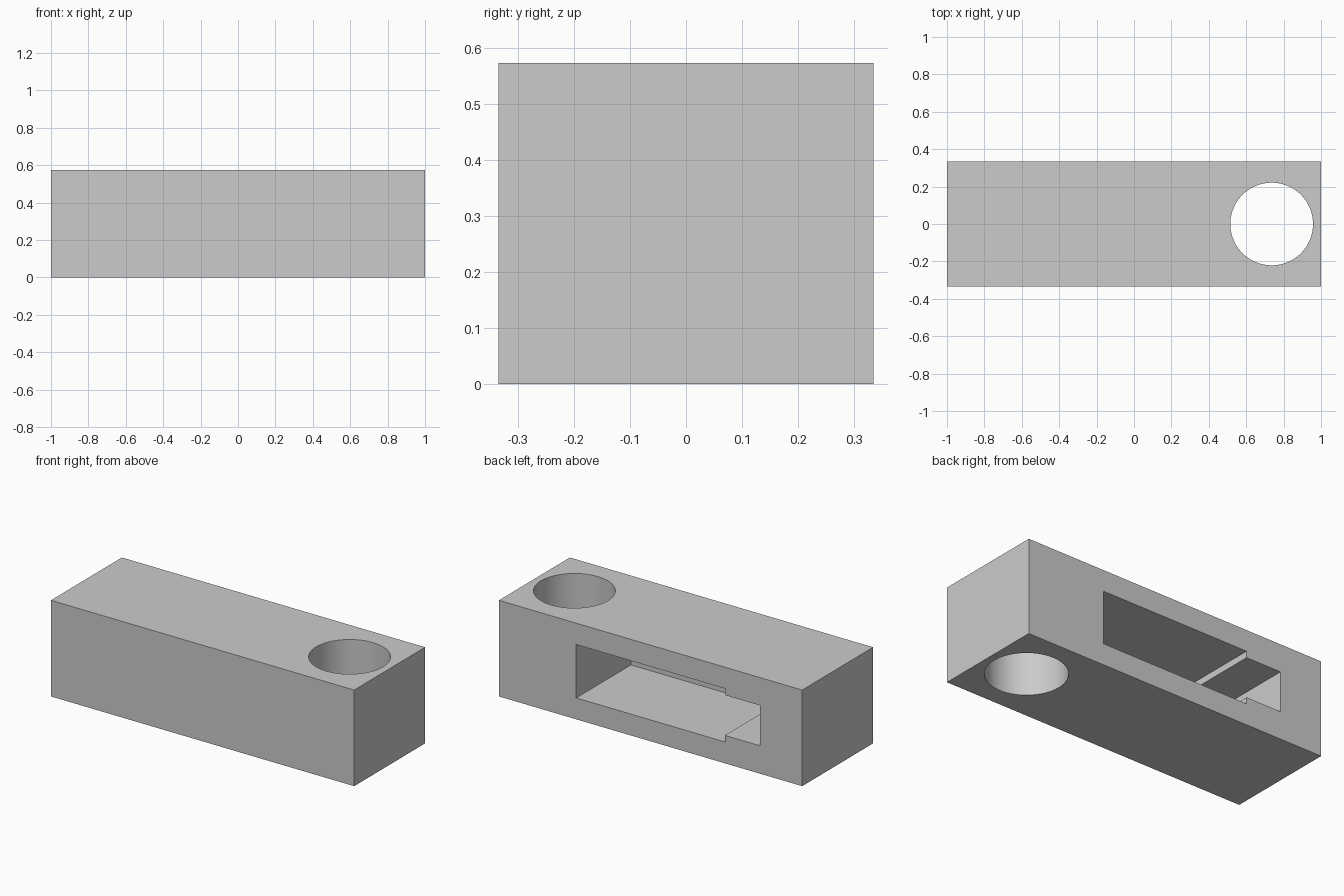
import bpy, bmesh, math
from mathutils import Vector

LENGTH, WIDTH, HEIGHT = 2.0, 0.668, 0.573
BACK = WIDTH / 2

default = bpy.data.objects.get("Cube")
if default:
    bpy.data.objects.remove(default, do_unlink=True)

grey = bpy.data.materials.new("plain grey")
grey.use_nodes = True
grey.diffuse_color = (0.6, 0.6, 0.6, 1)
grey.node_tree.nodes["Principled BSDF"].inputs["Base Color"].default_value = grey.diffuse_color


def prism(name, outline, direction):
    """Closed solid made by extruding a flat outline along a direction."""
    bm = bmesh.new()
    face = bm.faces.new([bm.verts.new(p) for p in outline])
    grown = bmesh.ops.extrude_face_region(bm, geom=[face], use_keep_orig=True)
    top = [v for v in grown["geom"] if isinstance(v, bmesh.types.BMVert)]
    bmesh.ops.translate(bm, verts=top, vec=Vector(direction))
    bmesh.ops.recalc_face_normals(bm, faces=bm.faces)
    mesh = bpy.data.meshes.new(name)
    bm.to_mesh(mesh)
    bm.free()
    mesh.materials.append(grey)
    obj = bpy.data.objects.new(name, mesh)
    bpy.context.collection.objects.link(obj)
    return obj


def cut(target, cutter):
    """Subtract the cutter from the target, then discard it."""
    cutter.hide_render = True
    mod = target.modifiers.new("cut", "BOOLEAN")
    mod.operation, mod.solver, mod.object = "DIFFERENCE", "EXACT", cutter
    bpy.context.view_layer.objects.active = target
    bpy.ops.object.modifier_apply(modifier=mod.name)
    bpy.data.objects.remove(cutter, do_unlink=True)


# Solid block
x, y = LENGTH / 2, WIDTH / 2
block = prism("block", [(-x, -y, 0), (x, -y, 0), (x, y, 0), (-x, y, 0)], (0, 0, HEIGHT))

# Round hole through the block from top to bottom
radius, sides = 0.221, 96
angles = [2 * math.pi * i / sides for i in range(sides)]
ring = [(0.736 + radius * math.cos(a), radius * math.sin(a), -0.1) for a in angles]
cut(block, prism("hole_cutter", ring, (0, 0, HEIGHT + 0.2)))

# Stepped pocket in the back: a tall bay with a lower bay at one end
mid, tall, low, depth = HEIGHT / 2, 0.159, 0.12, 0.515
upper = [(0.49, tall), (-0.49, tall), (-0.49, low), (-0.722, low)]
profile = [(px, mid + h) for px, h in upper] + [(px, mid - h) for px, h in reversed(upper)]
outline = [(px, BACK + 0.1, pz) for px, pz in profile]
cut(block, prism("pocket_cutter", outline, (0, -depth - 0.1, 0)))

# Smooth hole wall, crisp edges elsewhere
bpy.ops.object.select_all(action="DESELECT")
block.select_set(True)
bpy.context.view_layer.objects.active = block
bpy.ops.object.shade_smooth_by_angle(angle=math.radians(30))
